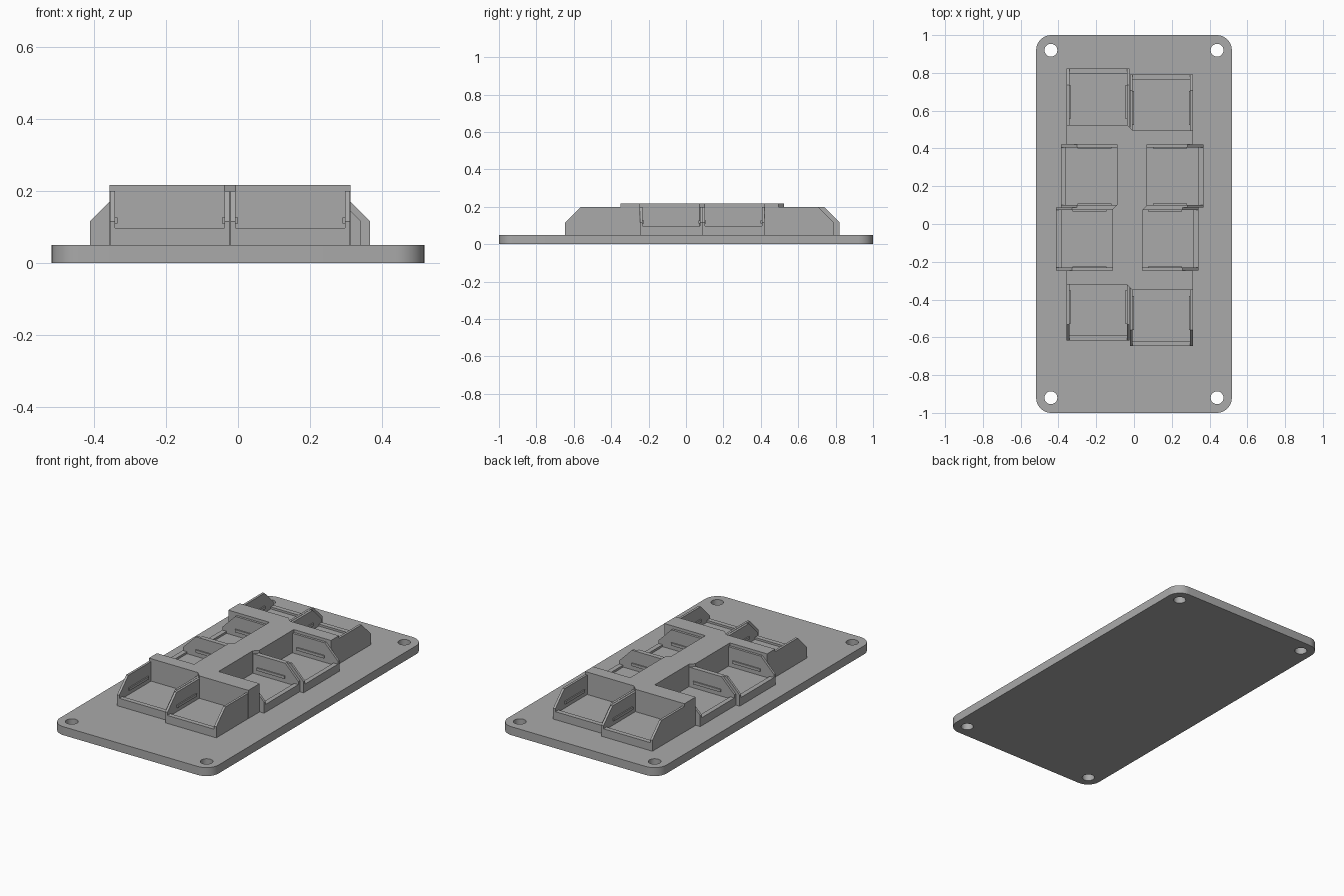
import bpy, bmesh, math
from mathutils import Matrix, Vector

cube = bpy.data.objects.get("Cube")
if cube:
    bpy.data.objects.remove(cube, do_unlink=True)

grey = bpy.data.materials.new("plain grey")
grey.use_nodes = True
GREY = (0.4, 0.4, 0.4, 1)
grey.diffuse_color = GREY
grey.node_tree.nodes["Principled BSDF"].inputs["Base Color"].default_value = GREY

# The raised part is the same after a half turn about this point
CENTRE = Matrix.Translation((-0.0225, 0.0875, 0))
PLATE_TOP, FLOOR, LIP, WALL_TOP, BLOCK_TOP = 0.05, 0.085, 0.097, 0.2, 0.217
SINK = 0.04


def prism(bm, points, direction):
    """Extrude a flat outline along a direction."""
    face = bm.faces.new([bm.verts.new(p) for p in points])
    out = bmesh.ops.extrude_face_region(bm, geom=[face])
    verts = [v for v in out["geom"] if isinstance(v, bmesh.types.BMVert)]
    bmesh.ops.translate(bm, verts=verts, vec=Vector(direction))


def box(bm, x, y, z):
    prism(bm, [(x[0], y[0], z[0]), (x[1], y[0], z[0]), (x[1], y[1], z[0]), (x[0], y[1], z[0])],
          (0, 0, z[1] - z[0]))


def finish(bm, name, matrix):
    bmesh.ops.recalc_face_normals(bm, faces=bm.faces)
    mesh = bpy.data.meshes.new(name)
    bm.to_mesh(mesh)
    bm.free()
    mesh.materials.append(grey)
    obj = bpy.data.objects.new(name, mesh)
    bpy.context.collection.objects.link(obj)
    obj.matrix_world = matrix
    return obj


def arc(cx, cy, r, start, sweep, n):
    return [(cx + r * math.cos(start + sweep * i / n), cy + r * math.sin(start + sweep * i / n))
            for i in range(n + 1)]


# Base plate: rounded rectangle with four screw holes
def base_plate():
    curve = bpy.data.curves.new("base_plate", "CURVE")
    curve.dimensions, curve.fill_mode = "2D", "BOTH"
    curve.extrude = PLATE_TOP / 2
    half_x, half_y, r = 0.518, 1.0, 0.08
    quarter = math.pi / 2
    outline, loops = [], []
    for i, (sx, sy) in enumerate([(1, 1), (-1, 1), (-1, -1), (1, -1)]):
        outline += arc(sx * (half_x - r), sy * (half_y - r), r, i * quarter, quarter, 10)
        loops.append(arc(sx * 0.44, sy * 0.92, 0.034, 0, 4 * quarter, 32)[:-1])
    for pts in [outline] + loops:
        spline = curve.splines.new("POLY")
        spline.points.add(len(pts) - 1)
        for p, (x, y) in zip(spline.points, pts):
            p.co = (x, y, 0, 1)
        spline.use_cyclic_u = True
    obj = bpy.data.objects.new("base_plate", curve)
    bpy.context.collection.objects.link(obj)
    obj.location.z = PLATE_TOP / 2
    curve.materials.append(grey)
    bpy.ops.object.select_all(action="DESELECT")
    obj.select_set(True)
    bpy.context.view_layer.objects.active = obj
    bpy.ops.object.convert(target="MESH")
    bm = bmesh.new()
    bm.from_mesh(obj.data)
    bmesh.ops.remove_doubles(bm, verts=bm.verts, dist=0.0001)
    bmesh.ops.recalc_face_normals(bm, faces=bm.faces)
    bm.to_mesh(obj.data)
    bm.free()
    bpy.ops.object.shade_smooth_by_angle(angle=math.radians(30))


base_plate()

# Central block: stepped I shape, half outline turned round to close it
half = [(-.335, -.4075), (-.015, -.4075), (.015, -.4375), (.335, -.4375), (.335, -.3325),
        (.0675, -.3325), (.0675, -.015), (.0925, .012), (.0925, .3325), (.335, .3325)]
outline = half + [(-x, -y) for x, y in half]
bm = bmesh.new()
prism(bm, [(x, y, SINK) for x, y in outline], (0, 0, BLOCK_TOP - SINK))
finish(bm, "central_block", CENTRE)


# Socket: open tray with chamfered cheeks, an outer lip and two clip ridges
def socket(name, matrix):
    hw, depth, wall, slope = 0.1665, 0.297, 0.014, 0.085
    bm = bmesh.new()
    box(bm, (-hw, hw), (-depth, 0.02), (SINK, FLOOR))
    box(bm, (-hw, hw), (-depth, -depth + 0.028), (FLOOR - 0.01, LIP))
    cheek = [(0.02, SINK), (-depth, SINK), (-depth, WALL_TOP - slope),
             (slope - depth, WALL_TOP), (0.02, WALL_TOP)]
    for s in (-1, 1):
        prism(bm, [(s * hw, y, z) for y, z in cheek], (-s * wall, 0, 0))
        inner = s * (hw - wall)
        box(bm, sorted((inner + s * 0.004, inner - s * 0.007)), (-0.21, -0.03), (0.11, 0.126))
    finish(bm, name, matrix)


places = {"front_left": (0.1675, -0.4375, 0), "front_right": (-0.1675, -0.4075, 0),
          "left_back": (0.0925, 0.16625, 90), "left_front": (0.0675, -0.16625, 90)}
opposite = {"front": "back", "back": "front", "left": "right", "right": "left"}
for name, (x, y, angle) in places.items():
    local = Matrix.Translation((x, y, 0)) @ Matrix.Rotation(math.radians(angle), 4, "Z")
    socket(name + "_socket", CENTRE @ local)
    turned = "_".join(opposite[w] for w in name.split("_"))
    socket(turned + "_socket", CENTRE @ Matrix.Rotation(math.pi, 4, "Z") @ local)
